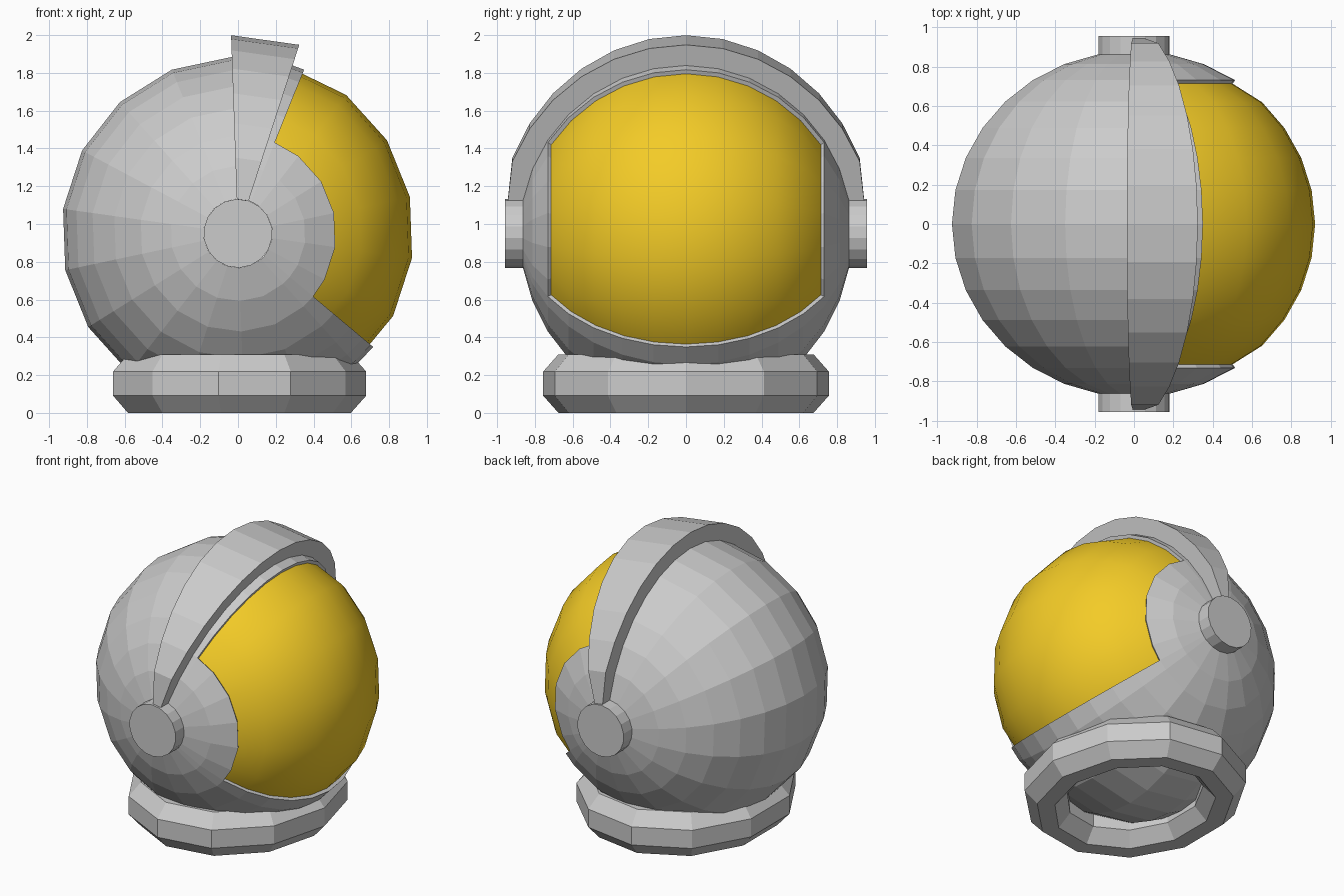
import bpy, bmesh, math
from mathutils import Vector

if "Cube" in bpy.data.objects:
    bpy.data.objects.remove(bpy.data.objects["Cube"])

C = Vector((0, 0, 0.95))      # centre of the helmet globe
R, RY = 0.935, 0.88           # radius around the y axis, half width along it
RINGS = 16


def globe(ring, az, scale=1.0, lift=0.0):
    """Point on the globe whose poles lie on the y axis."""
    t, a = math.pi * ring / RINGS, math.radians(az)
    n = Vector((math.sin(t) * math.cos(a), math.cos(t), math.sin(t) * math.sin(a)))
    return C + Vector((n.x * R, n.y * RY, n.z * R)) * scale + n * lift


def finish(name, bm, smooth=False, color=None):
    bmesh.ops.recalc_face_normals(bm, faces=bm.faces)
    me = bpy.data.meshes.new(name)
    bm.to_mesh(me)
    bm.free()
    ob = bpy.data.objects.new(name, me)
    bpy.context.collection.objects.link(ob)
    for p in me.polygons:
        p.use_smooth = smooth
    if color:
        mat = bpy.data.materials.new(name + "_colour")
        mat.diffuse_color = color
        mat.use_nodes = True
        mat.node_tree.nodes["Principled BSDF"].inputs["Base Color"].default_value = mat.diffuse_color
        me.materials.append(mat)
    return ob


def grid(bm, rows, wrap_u=False, wrap_v=False, skip=lambda i, j: False):
    """Quads between rows of points, optionally closed in either direction."""
    vs = [[bm.verts.new(p) for p in row] for row in rows]
    n, m = len(vs), len(vs[0])
    for i in range(n if wrap_u else n - 1):
        for j in range(m if wrap_v else m - 1):
            if not skip(i, j):
                k, l = (i + 1) % n, (j + 1) % m
                bm.faces.new((vs[i][j], vs[k][j], vs[k][l], vs[i][l]))
    return vs


# Helmet shell: globe with a window cut out and its edge turned inward
window = [-40, -28, -8, 12, 32, 52, 68]
columns = window + list(range(72, 313, 20))
first, last = 3, 13           # rings bounding the window
bm = bmesh.new()
grid(bm, [[globe(r, a) for a in columns] for r in range(1, RINGS)], wrap_v=True,
     skip=lambda i, j: first <= i + 1 < last and j < len(window) - 1)
edge = [e for e in bm.edges if e.is_boundary
        and all(abs(v.co.y) < RY * 0.9 for v in e.verts)]
turned = bmesh.ops.extrude_edge_only(bm, edges=edge)["geom"]
for v in turned:
    if isinstance(v, bmesh.types.BMVert):
        v.co = C + (v.co - C) * 0.95
loose = [v for v in bm.verts if not v.link_faces]
bmesh.ops.delete(bm, geom=loose, context='VERTS')
finish("helmet_shell", bm)

# Golden visor: same curve, border sunk into the window
bm = bmesh.new()
grid(bm, [[globe(r, a, 0.975 if r in (first, last) or a in (window[0], window[-1]) else 0.995)
           for a in window] for r in range(first, last + 1)])
finish("visor", bm, smooth=True, color=(0.9, 0.6, 0.02, 1))

# Raised band over the top from ear to ear
bm = bmesh.new()
rows = []
for r in range(1, RINGS):
    end = r in (1, RINGS - 1)
    outer = [globe(r, a, 1, 0 if end else 0.115) for a in (72, 92)]
    if end:
        for p in outer:
            p.y += math.copysign(0.08, p.y)
    rows.append([globe(r, 72, 0.99), outer[0], outer[1], globe(r, 92, 0.99)])
ends = grid(bm, rows, wrap_v=True)
bm.faces.new(ends[0])
bm.faces.new(ends[-1])
finish("top_band", bm)

# Round ear caps on both sides
for side, name in ((1, "ear_cap_back"), (-1, "ear_cap_front")):
    bm = bmesh.new()
    rows = [[Vector((0.182 * math.cos(math.radians(a)), side * y,
                     C.z + 0.182 * math.sin(math.radians(a))))
             for a in range(12, 372, 20)] for y in (0.85, 0.957)]
    caps = grid(bm, rows, wrap_v=True)
    bm.faces.new(caps[0])
    bm.faces.new(caps[1])
    finish(name, bm)

# Neck collar: eleven-sided oval ring with an eight-sided section
bm = bmesh.new()
rows = []
for i in range(11):
    a = math.tau * i / 11
    row = []
    for j in range(8):
        b = math.tau * (j + 0.5) / 8
        s = 0.15 * math.cos(b)
        row.append(Vector(((0.545 + s) * math.cos(a) - 0.005, (0.625 + s) * math.sin(a),
                           0.155 + 0.155 / math.cos(math.pi / 8) * math.sin(b))))
    rows.append(row)
grid(bm, rows, wrap_u=True, wrap_v=True)
finish("neck_collar", bm)
